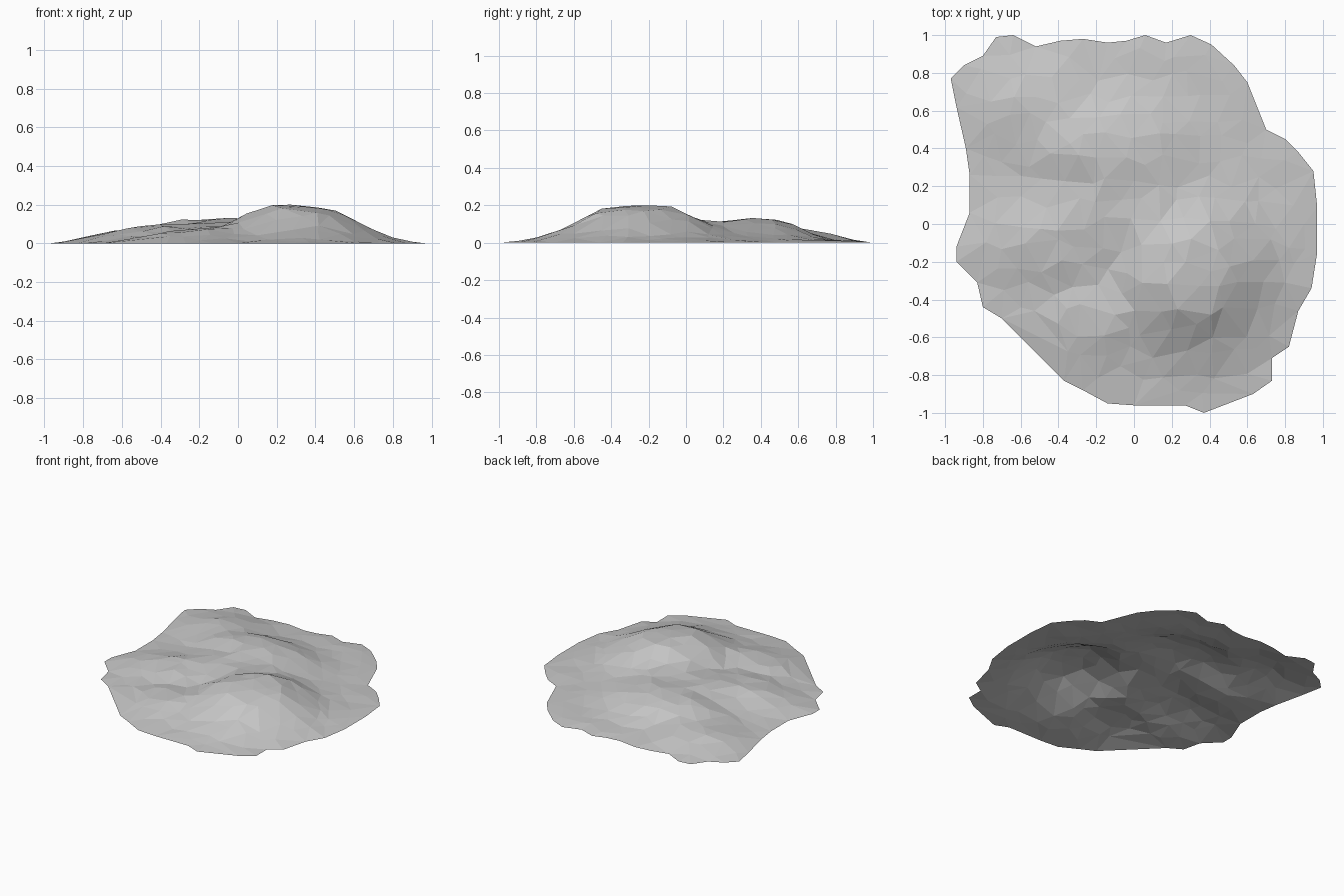
import bpy, math, random
from mathutils import Vector
from mathutils.geometry import delaunay_2d_cdt, intersect_point_line

cube = bpy.data.objects.get("Cube")
if cube:
    bpy.data.objects.remove(cube, do_unlink=True)
random.seed(4)

# Shoreline of the mound, going clockwise from the back right-hand corner
OUTLINE = [(-.97, .77), (-.9, .84), (-.8, .89), (-.73, .99), (-.64, 1), (-.52, .94),
           (-.39, .97), (-.27, .98), (-.14, .96), (-.04, .97), (.06, 1), (.17, .96),
           (.3, 1), (.41, .95), (.53, .84), (.6, .75), (.7, .5), (.8, .45),
           (.87, .38), (.95, .28), (.97, .09), (.97, -.15), (.94, -.34), (.87, -.46),
           (.82, -.65), (.73, -.71), (.73, -.83), (.63, -.9), (.37, -1), (.27, -.96),
           (0, -.96), (-.14, -.95), (-.27, -.88), (-.37, -.83), (-.7, -.5), (-.8, -.44),
           (-.83, -.31), (-.94, -.2), (-.94, -.12), (-.87, .06), (-.87, .26),
           (-.89, .4), (-.94, .62)]
# Rounded hills: centre x, centre y, half width, half depth, height
HILLS = [(.29, -.25, .39, .42, .2),      # main summit
         (-.12, .4, .46, .27, .125),     # back ridge
         (-.5, .6, .32, .26, .07),       # back corner rise
         (-.02, .14, .5, .38, .105),     # saddle between the ridges
         (-.36, -.08, .4, .26, .09),     # side spur
         (-.15, -.48, .36, .26, .075),   # front bench
         (0, 0, .8, .85, .025)]          # low apron


def height(x, y):
    """Blend the hills so that the highest one dominates."""
    total = 0
    for cx, cy, rx, ry, top in HILLS:
        reach = math.hypot((x - cx) / rx, (y - cy) / ry)
        total += (top * math.exp(-reach ** 2.7)) ** 5
    return total ** .2


def shore_distance(point):
    """Distance to the outline, negative outside it."""
    nearest, inside = math.inf, False
    for a, b in zip(shore, shore[1:] + shore[:1]):
        foot, t = intersect_point_line(point, a, b)
        foot = a.lerp(b, min(max(t, 0), 1))
        nearest = min(nearest, (point - foot).length)
        if (a.y > point.y) != (b.y > point.y):
            if point.x < a.x + (point.y - a.y) * (b.x - a.x) / (b.y - a.y):
                inside = not inside
    return nearest if inside else -nearest


# Scatter irregular points inside the shoreline
shore = [Vector(p) for p in OUTLINE]
points = list(shore)
STEP = .125
for row in range(-9, 10):
    for col in range(-9, 10):
        p = Vector(((col + row % 2 / 2) * STEP, row * STEP * .9))
        p += Vector((random.uniform(-1, 1), random.uniform(-1, 1))) * STEP * .3
        if shore_distance(p) > STEP * .45:
            points.append(p)

# Join them into one open, faceted skin and lift it into hills
count = len(shore)
rim = [(i, (i + 1) % count) for i in range(count)]
flat, _, faces, *_ = delaunay_2d_cdt(points, rim, [], 1, 1e-5)
verts = []
for p in flat:
    z = 0
    if shore_distance(p) > STEP * .2:
        z = height(p.x, p.y)
        z = min(z * random.uniform(.94, 1.06) + random.uniform(0, .005), .2)
    verts.append((p.x, p.y, z))
mesh = bpy.data.meshes.new("earth_mound")
mesh.from_pydata(verts, [], faces)
mesh.update()
if sum(f.normal.z for f in mesh.polygons) < 0:
    mesh.flip_normals()
mound = bpy.data.objects.new("earth_mound", mesh)
bpy.context.collection.objects.link(mound)

# Plain grey stone
stone = bpy.data.materials.new("grey_stone")
stone.use_nodes = True
colour = (.57, .57, .57, 1)
stone.diffuse_color = colour
stone.node_tree.nodes["Principled BSDF"].inputs["Base Color"].default_value = colour
mesh.materials.append(stone)
